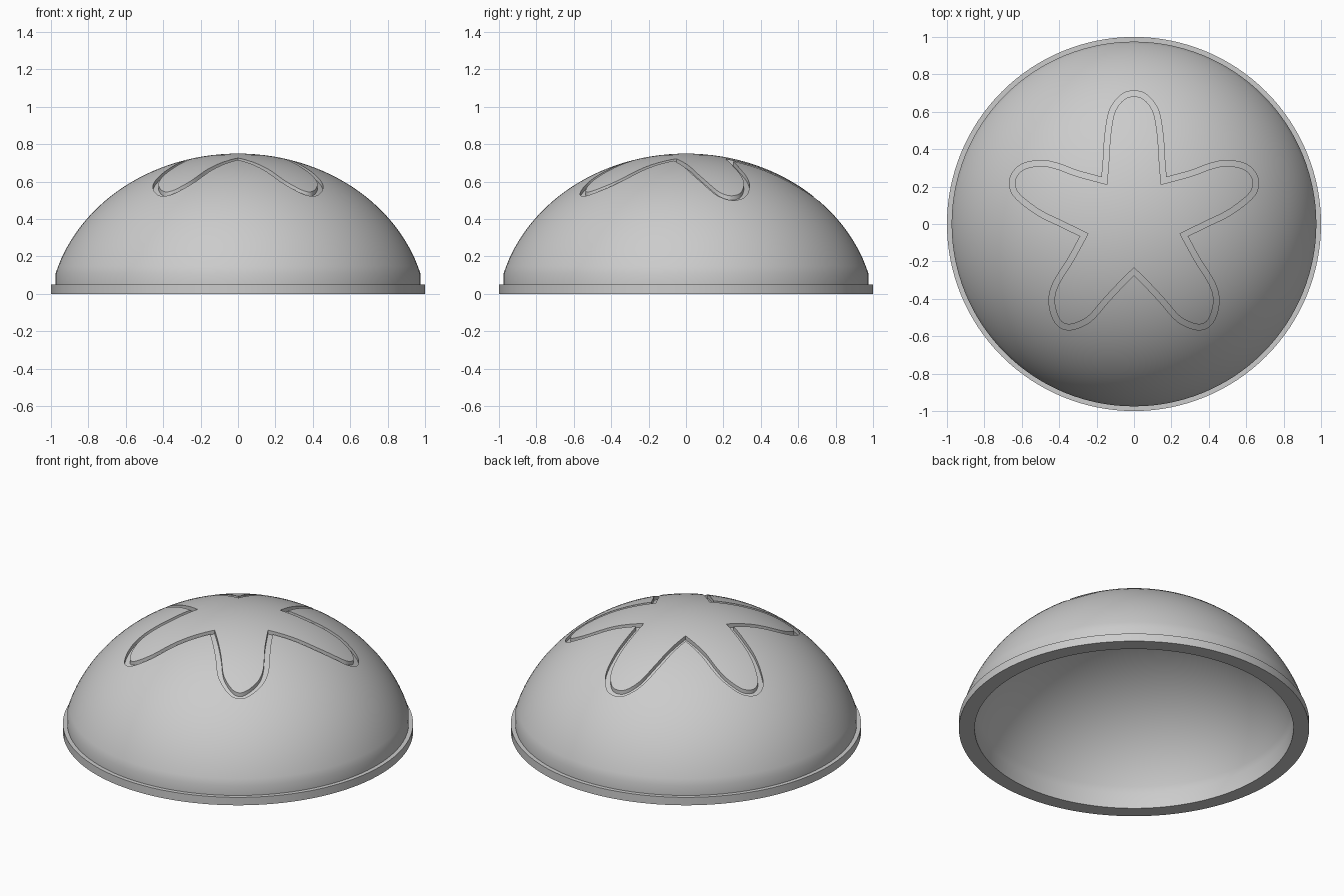
import bpy, bmesh, math
from mathutils import Vector

cube = bpy.data.objects.get("Cube")
if cube:
    bpy.data.objects.remove(cube, do_unlink=True)

CENTER_Z, RADIUS, HEIGHT = -0.13, 1.0134, 0.88   # ellipsoid behind the dome
WALL = 0.065
GROOVE_WIDTH, GROOVE_DEPTH = 0.03, 0.024


def dome_z(r, inset=0.0):
    """Height of the dome surface at distance r from the axis."""
    return CENTER_Z + (HEIGHT - inset) * math.sqrt(max(0, 1 - (r / (RADIUS - inset)) ** 2))


def make_object(name, bm):
    bmesh.ops.recalc_face_normals(bm, faces=bm.faces)
    mesh = bpy.data.meshes.new(name)
    bm.to_mesh(mesh)
    bm.free()
    obj = bpy.data.objects.new(name, mesh)
    bpy.context.collection.objects.link(obj)
    return obj


def arc(rim, inset, steps=28):
    """Profile points from the rim radius up to the pole."""
    start = math.asin(rim / (RADIUS - inset))
    radii = [(RADIUS - inset) * math.sin(start * (1 - i / steps)) for i in range(steps + 1)]
    return [(r, dome_z(r, inset)) for r in radii]


def smooth_path(points, steps=6):
    """Catmull-Rom curve through the points, without its last point."""
    pts = [Vector(p) for p in points]
    ext = [2 * pts[0] - pts[1]] + pts + [2 * pts[-1] - pts[-2]]
    out = []
    for a, b, c, d in zip(ext, ext[1:], ext[2:], ext[3:]):
        for i in range(steps):
            t = i / steps
            out.append(0.5 * (2 * b + (c - a) * t + (2 * a - 5 * b + 4 * c - d) * t ** 2
                              + (3 * b - a - 3 * c + d) * t ** 3))
    return out


def mirrored(points):
    return [(-x, y) for x, y in reversed(points)]


# Hollow dome with a stepped rim, as one revolved profile
profile = [(1, 0), (1, 0.05), (0.975, 0.05)] + arc(0.975, 0)
profile += list(reversed(arc(0.91, WALL))) + [(0.91, 0)]
bm = bmesh.new()
verts = [bm.verts.new((r, 0, z)) for r, z in profile]
edges = [bm.edges.new((a, b)) for a, b in zip(verts, verts[1:] + verts[:1])
         if (a.co - b.co).length > 0 and not (a.co.x < 1e-4 and b.co.x < 1e-4)]
bmesh.ops.spin(bm, geom=verts + edges, cent=(0, 0, 0), axis=(0, 0, 1),
               angle=math.tau, steps=128, use_duplicate=False)
bmesh.ops.remove_doubles(bm, verts=bm.verts, dist=1e-4)
dome = make_object("dome_shell", bm)

# Five-petal outline, clockwise from the top valley
top_half = [(0, 0.712), (0.07, 0.69), (0.13, 0.61), (0.155, 0.48), (0.163, 0.36), (0.172, 0.25)]
side = [(0.172, 0.25), (0.30, 0.285), (0.41, 0.325), (0.5, 0.34), (0.60, 0.32), (0.655, 0.265),
        (0.665, 0.20), (0.63, 0.135), (0.52, 0.05), (0.40, -0.01), (0.287, -0.065)]
lower = [(0.287, -0.065), (0.35, -0.18), (0.43, -0.31), (0.455, -0.40), (0.44, -0.49),
         (0.40, -0.55), (0.33, -0.565), (0.23, -0.52), (0.14, -0.42), (0.07, -0.345), (0, -0.275)]
top = mirrored(top_half) + top_half[1:]
outline = []
for petal in (top, side, lower, mirrored(lower), mirrored(side)):
    outline += smooth_path(petal)

# Groove cutter: a closed ribbon whose floor follows the dome
bm = bmesh.new()
rings = []
for i, p in enumerate(outline):
    before = (p - outline[i - 1]).normalized()
    after = (outline[(i + 1) % len(outline)] - p).normalized()
    n1, n2 = Vector((before.y, -before.x)), Vector((after.y, -after.x))
    inner = p + (n1 + n2) / (1 + n1.dot(n2)) * GROOVE_WIDTH
    corners = []
    for q, lift in ((p, -GROOVE_DEPTH), (inner, -GROOVE_DEPTH), (inner, 0.06), (p, 0.06)):
        corners.append(bm.verts.new((q.x, q.y, dome_z(q.length) + lift)))
    rings.append(corners)
for i, ring in enumerate(rings):
    prev = rings[i - 1]
    for k in range(4):
        j = (k + 1) % 4
        bm.faces.new((prev[k], prev[j], ring[j], ring[k]))
cutter = make_object("groove_cutter", bm)
cutter.hide_render = True

# Engrave the groove
cut = dome.modifiers.new("groove", 'BOOLEAN')
cut.operation = 'DIFFERENCE'
cut.solver = 'EXACT'
cut.object = cutter
bpy.ops.object.select_all(action='DESELECT')
dome.select_set(True)
bpy.context.view_layer.objects.active = dome
bpy.ops.object.modifier_apply(modifier=cut.name)
bpy.data.objects.remove(cutter, do_unlink=True)

# Plain grey material and smooth shading with sharp edges
grey = bpy.data.materials.new("light_grey")
grey.use_nodes = True
colour = (0.6, 0.6, 0.6, 1)
grey.diffuse_color = colour
grey.node_tree.nodes["Principled BSDF"].inputs["Base Color"].default_value = colour
dome.data.materials.clear()
dome.data.materials.append(grey)
bpy.ops.object.shade_smooth_by_angle(angle=math.radians(30))
